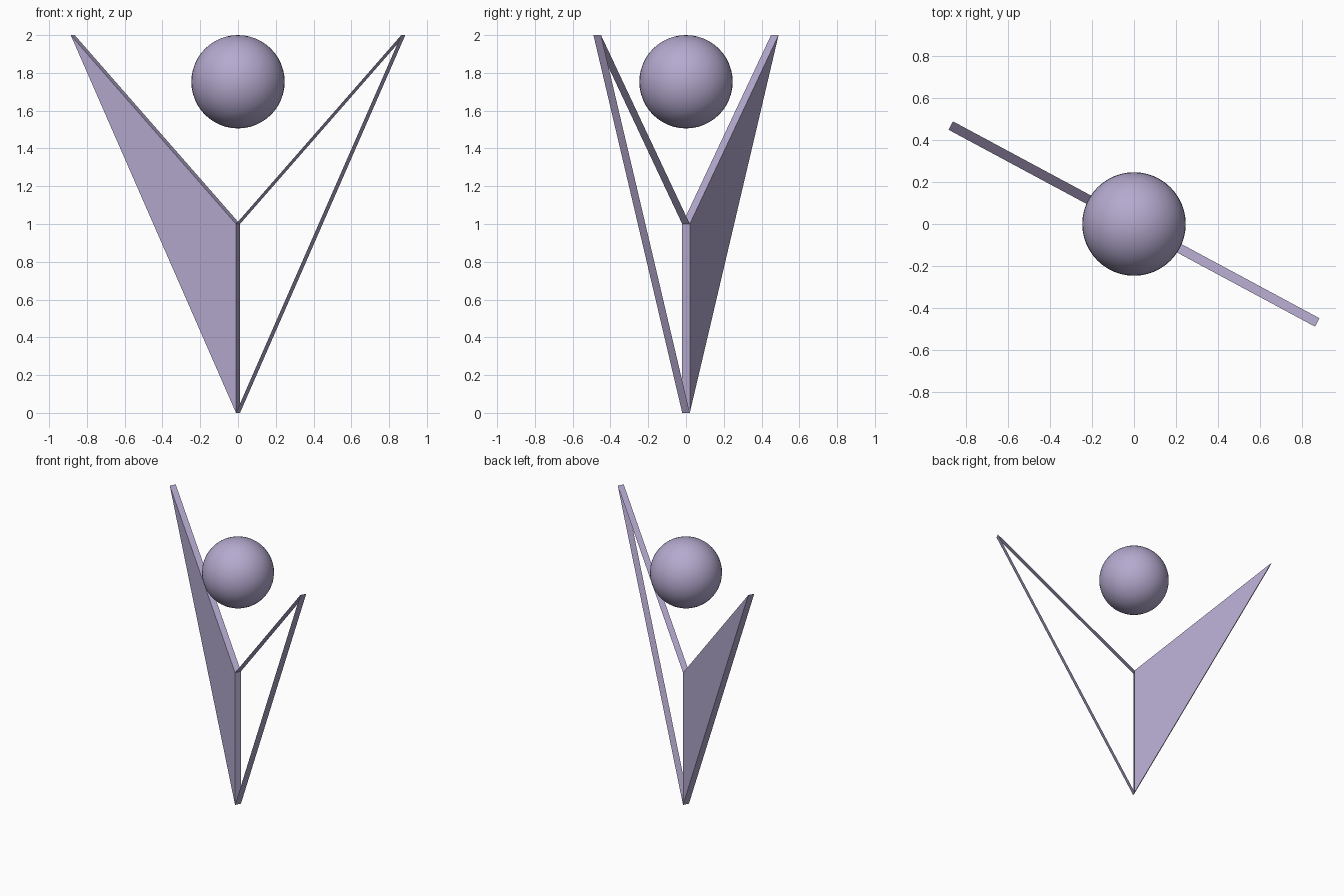
import bpy
import bmesh
from mathutils import Vector

cube = bpy.data.objects.get("Cube")
if cube:
    bpy.data.objects.remove(cube, do_unlink=True)

# Single lavender material
lavender = bpy.data.materials.new("lavender")
lavender.use_nodes = True
colour = (0.46, 0.40, 0.62, 1)
lavender.diffuse_color = colour
lavender.node_tree.nodes["Principled BSDF"].inputs["Base Color"].default_value = colour

TIP = Vector((-0.875, 0.47, 0))          # horizontal reach of the solid wing
THICKNESS = TIP.cross(Vector((0, 0, 1))).normalized() * 0.0227


def wing(name, tip, capped):
    """Triangular wing: edge strips across the thickness, with optional side faces."""
    outline = [Vector((0, 0, 0)), Vector((0, 0, 1)), tip + Vector((0, 0, 2))]
    bm = bmesh.new()
    near = [bm.verts.new(p + THICKNESS) for p in outline]
    far = [bm.verts.new(p - THICKNESS) for p in outline]
    for i in range(3):
        j = (i + 1) % 3
        if capped or i > 0:              # the open wing shares the solid wing's spine
            bm.faces.new((near[i], near[j], far[j], far[i]))
    if capped:
        bm.faces.new(near)
        bm.faces.new(far[::-1])
    bmesh.ops.recalc_face_normals(bm, faces=bm.faces)
    # Keep the open frame's upper strip facing up and its outer strip facing down
    if not capped:
        bm.normal_update()
        for face in bm.faces:
            is_upper = near[1] in face.verts
            if (face.normal.z > 0) != is_upper:
                face.normal_flip()
    mesh = bpy.data.meshes.new(name)
    bm.to_mesh(mesh)
    bm.free()
    mesh.materials.append(lavender)
    bpy.context.collection.objects.link(bpy.data.objects.new(name, mesh))


wing("solid_wing", TIP, True)
wing("open_wing_frame", -TIP, False)

# Ball floating between the wing tips
bpy.ops.mesh.primitive_uv_sphere_add(segments=48, ring_count=24, radius=0.247,
                                     location=(0, 0, 1.753))
ball = bpy.context.object
ball.name = "ball"
ball.data.materials.append(lavender)
bpy.ops.object.shade_smooth()
